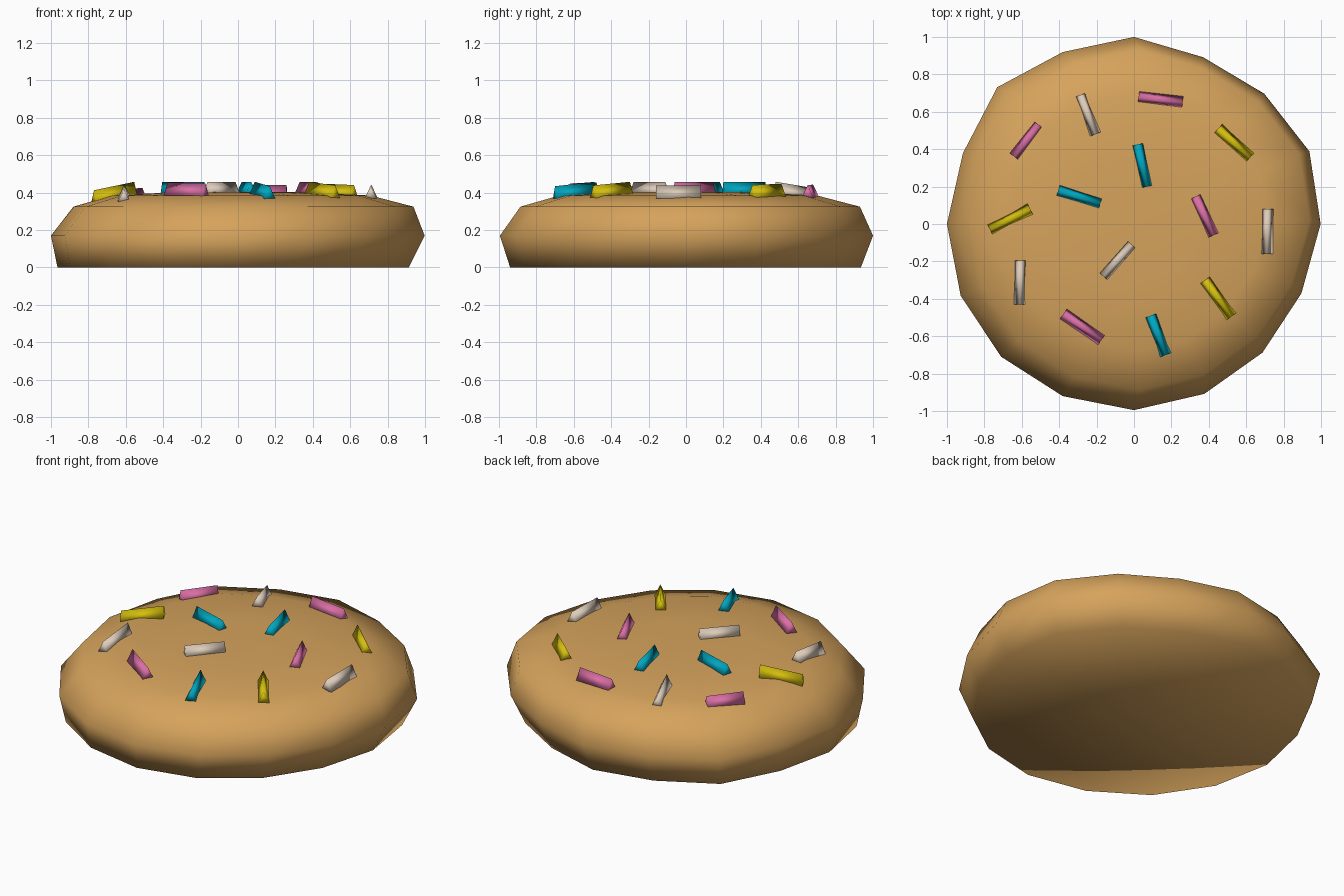
import bpy, bmesh, math
from mathutils import Vector

if "Cube" in bpy.data.objects:
    bpy.data.objects.remove(bpy.data.objects["Cube"])


def material(name, rgb):
    m = bpy.data.materials.new(name)
    m.diffuse_color = (*rgb, 1)
    m.use_nodes = True
    m.node_tree.nodes["Principled BSDF"].inputs["Base Color"].default_value = m.diffuse_color
    return m


BISCUIT = material("biscuit brown", (0.67, 0.366, 0.107))
PINK = material("pink", (0.70, 0.156, 0.376))
TEAL = material("teal", (0.0, 0.376, 0.515))
YELLOW = material("yellow", (0.66, 0.515, 0.004))
CREAM = material("cream", (0.716, 0.597, 0.485))


def finish(bm, name, mat):
    bmesh.ops.recalc_face_normals(bm, faces=bm.faces[:])
    for f in bm.faces:
        f.smooth = True
    me = bpy.data.meshes.new(name)
    bm.to_mesh(me)
    bm.free()
    me.materials.append(mat)
    ob = bpy.data.objects.new(name, me)
    bpy.context.collection.objects.link(ob)


# Cookie body: 16-sided stack of slightly uneven rings
RIM = [0.998, 1.015, 0.985, 0.965, 1.0, 0.995, 1.034, 0.99,
       1.0, 1.003, 1.004, 0.996, 0.995, 0.983, 0.972, 0.969]
# radius, height, x shift, y shift
RINGS = [(0.94, 0.0, -0.025, -0.005), (1.0, 0.17, 0, 0),
         (0.91, 0.325, 0.03, 0.02), (0.69, 0.385, 0.02, 0.01),
         (0.35, 0.402, 0, 0)]

bm = bmesh.new()
rings = []
for r, z, dx, dy in RINGS:
    ring = []
    for k, w in enumerate(RIM):
        a = math.tau * k / 16
        ring.append(bm.verts.new((r * w * math.cos(a) + dx, r * w * math.sin(a) + dy, z)))
    rings.append(ring)
for lo, hi in zip(rings, rings[1:]):
    for k in range(16):
        j = (k + 1) % 16
        bm.faces.new((lo[k], lo[j], hi[j], hi[k]))
for ring, z in ((rings[0], 0.0), (rings[-1], 0.405)):
    centre = bm.verts.new((0, 0, z))
    for k in range(16):
        bm.faces.new((ring[k], ring[(k + 1) % 16], centre))
finish(bm, "cookie", BISCUIT)


# Sprinkles: three-sided sticks with the ridge up, following the cookie top
def sprinkle(name, mat, x0, y0, x1, y1):
    ends = []
    for x, y in ((x0, y0), (x1, y1)):
        ridge = 0.458 - 0.25 * max(0, math.hypot(x - 0.03, y) - 0.62)
        ends.append(Vector((x, y, ridge)))
    side = (ends[1] - ends[0]).cross(Vector((0, 0, 1))).normalized() * 0.033
    drop = Vector((0, 0, -0.07))
    bm = bmesh.new()
    a, b = [[bm.verts.new(p) for p in (e, e + drop + side, e + drop - side)] for e in ends]
    for k in range(3):
        j = (k + 1) % 3
        bm.faces.new((a[k], a[j], b[j], b[k]))
    bm.faces.new(a)
    bm.faces.new(b)
    finish(bm, name, mat)


SPRINKLES = {
    PINK: [(-.64, .36, -.51, .53), (.025, .68, .26, .65),
           (.33, .147, .425, -.06), (-.377, -.48, -.174, -.62)],
    CREAM: [(-.286, .69, -.206, .48), (.714, .08, .71, -.16),
            (-.163, -.28, -.013, -.11), (-.607, -.195, -.61, -.43)],
    YELLOW: [(.45, .51, .62, .355), (-.77, -.03, -.555, .08), (.38, -.30, .52, -.495)],
    TEAL: [(.02, .425, .07, .20), (-.405, .18, -.18, .11), (.09, -.49, .17, -.70)],
}
for mat, sticks in SPRINKLES.items():
    for i, s in enumerate(sticks):
        sprinkle(f"{mat.name}_sprinkle_{i + 1}", mat, *s)
